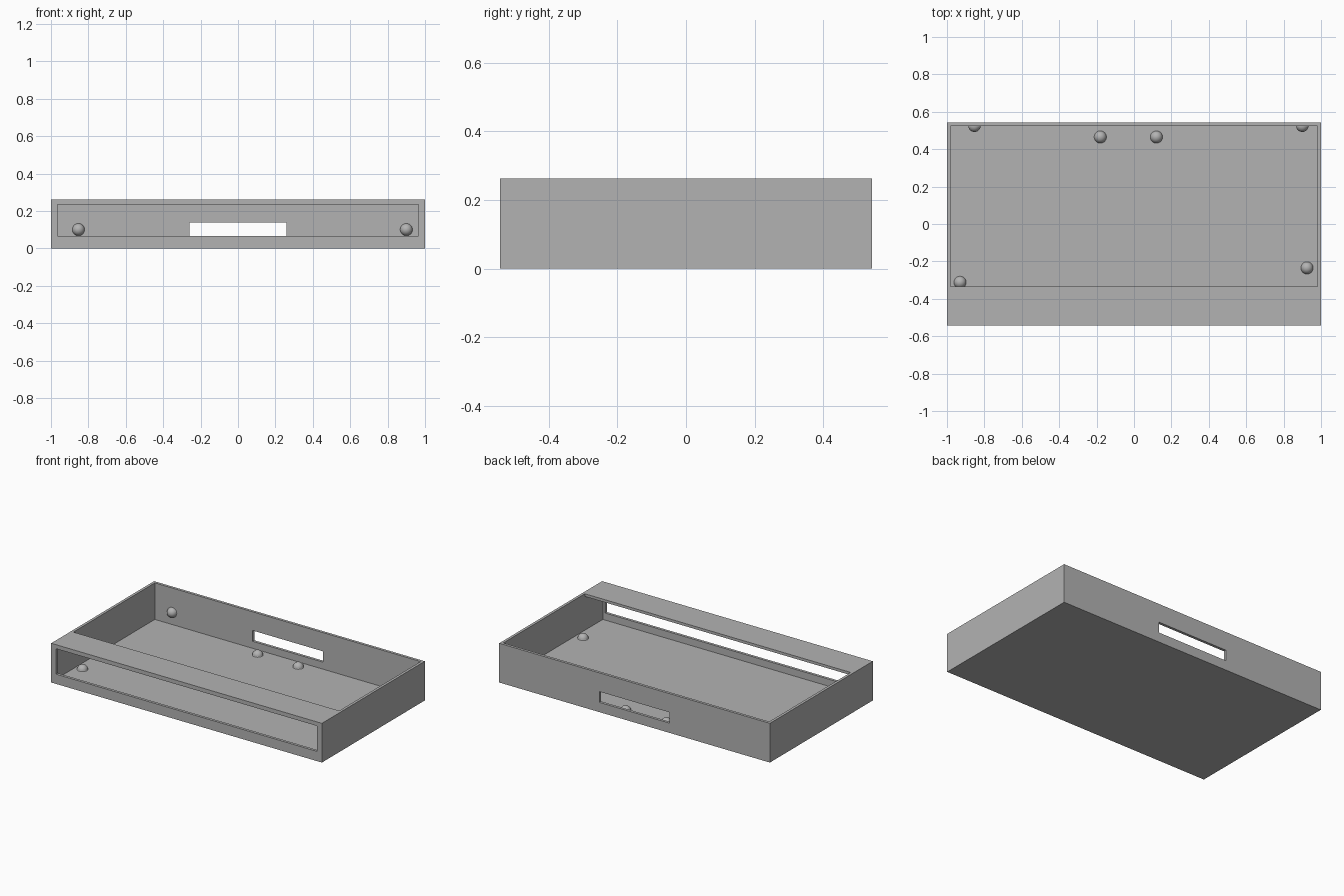
import bpy, bmesh
from mathutils import Matrix, Vector

cube = bpy.data.objects.get("Cube")
if cube:
    bpy.data.objects.remove(cube, do_unlink=True)

# Overall size and wall thickness
X, Y, H, T = 1.0, 0.543, 0.262, 0.018
LIP_Y = -0.335

grey = bpy.data.materials.new("plain_grey")
grey.use_nodes = True
grey.diffuse_color = (0.45, 0.45, 0.45, 1)
grey.node_tree.nodes["Principled BSDF"].inputs["Base Color"].default_value = (0.45, 0.45, 0.45, 1)


def add_object(name, bm):
    mesh = bpy.data.meshes.new(name)
    bm.to_mesh(mesh)
    bm.free()
    mesh.materials.append(grey)
    obj = bpy.data.objects.new(name, mesh)
    bpy.context.collection.objects.link(obj)
    return obj


def box(name, low, high):
    low, high = Vector(low), Vector(high)
    bm = bmesh.new()
    place = Matrix.Translation((low + high) / 2) @ Matrix.Diagonal((high - low).to_4d())
    place[3][3] = 1
    bmesh.ops.create_cube(bm, size=1, matrix=place)
    return add_object(name, bm)


def cut(target, low, high):
    cutter = box("cutter", low, high)
    cutter.hide_render = True
    mod = target.modifiers.new("cut", "BOOLEAN")
    mod.operation, mod.solver, mod.object = "DIFFERENCE", "EXACT", cutter
    bpy.context.view_layer.objects.active = target
    bpy.ops.object.modifier_apply(modifier=mod.name)
    bpy.data.objects.remove(cutter, do_unlink=True)


def stud(name, location, tilt=Matrix()):
    # Half ball whose flat side rests on the surface
    bm = bmesh.new()
    bmesh.ops.create_uvsphere(bm, u_segments=32, v_segments=16, radius=0.033)
    bmesh.ops.bisect_plane(bm, geom=bm.verts[:] + bm.edges[:] + bm.faces[:],
                           plane_co=(0, 0, 0), plane_no=(0, 0, 1), clear_inner=True)
    bmesh.ops.transform(bm, matrix=Matrix.Translation(location) @ tilt, verts=bm.verts)
    for face in bm.faces:
        face.smooth = True
    return add_object(name, bm)


# Tray: hollow box with an open top behind the front lip
tray = box("tray", (-X, -Y, 0), (X, Y, H))
cut(tray, (-X + T, -Y + T, T), (X - T, Y - T, H - T))
cut(tray, (-X + T, LIP_Y, 0.1), (X - T, Y - T, H + 0.1))

# Wide front opening and small slot in the back wall
cut(tray, (-0.965, -Y - 0.1, 0.065), (0.965, -Y + 0.1, 0.235))
cut(tray, (-0.26, Y - 0.1, 0.065), (0.26, Y + 0.1, 0.137))

# Studs on the floor and on the inside of the back wall
for i, (x, y) in enumerate([(-0.18, 0.465), (0.12, 0.465), (0.925, -0.235), (-0.93, -0.312)]):
    stud(f"floor_stud_{i + 1}", (x, y, T))
facing_front = Matrix.Rotation(1.5708, 4, "X")
for side, x in (("right", -0.853), ("left", 0.9)):
    stud(f"back_stud_{side}", (x, Y - T, 0.1), facing_front)
